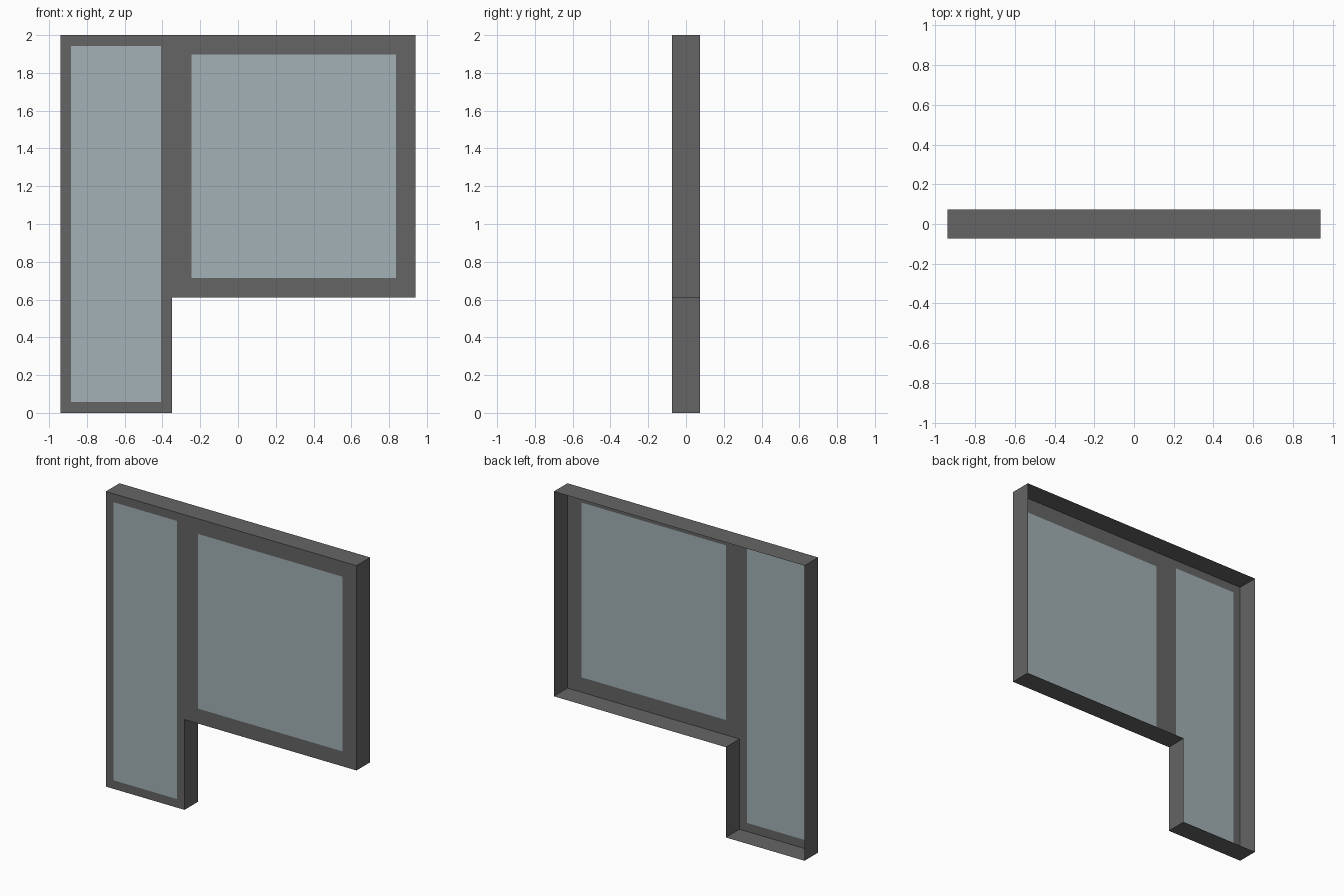
import bpy, bmesh

if "Cube" in bpy.data.objects:
    bpy.data.objects.remove(bpy.data.objects["Cube"])

D = 0.073                                   # half depth
SILL, SPLIT, HALF, TOP = 0.612, -0.35, 0.94, 2.0
DOOR = (-0.884, -0.407, 0.058, 1.943)       # glass: x0, x1, z0, z1
WINDOW = (-0.247, 0.836, 0.713, 1.897)


def material(name, color):
    m = bpy.data.materials.new(name)
    m.diffuse_color = (*color, 1)
    m.use_nodes = True
    m.node_tree.nodes["Principled BSDF"].inputs["Base Color"].default_value = m.diffuse_color
    return m


def finish(bm, name, mat):
    me = bpy.data.meshes.new(name)
    bm.to_mesh(me)
    bm.free()
    me.materials.append(mat)
    ob = bpy.data.objects.new(name, me)
    bpy.context.collection.objects.link(ob)


def quad(bm, x0, x1, z0, z1):
    return bm.faces.new([bm.verts.new((x, -D, z)) for x, z in
                         ((x0, z0), (x1, z0), (x1, z1), (x0, z1))])


def inside(x, z, r):
    return r[0] < x < r[1] and r[2] < z < r[3]


frame_mat = material("frame_grey", (0.13, 0.13, 0.13))
glass_mat = material("glass_blue_grey", (0.36, 0.44, 0.46))

# Frame: L-shaped front sheet, rim pulled back, glass openings cut out
bm = bmesh.new()
xs = sorted([-HALF, SPLIT, HALF, *DOOR[:2], *WINDOW[:2]])
zs = sorted([0, SILL, TOP, *DOOR[2:], *WINDOW[2:]])
for x0, x1 in zip(xs, xs[1:]):
    for z0, z1 in zip(zs, zs[1:]):
        if x1 <= SPLIT or z0 >= SILL:
            quad(bm, x0, x1, z0, z1)
bmesh.ops.remove_doubles(bm, verts=bm.verts[:], dist=1e-5)
rim = [e for e in bm.edges if e.is_boundary]
new = bmesh.ops.extrude_edge_only(bm, edges=rim)["geom"]
for v in new:
    if isinstance(v, bmesh.types.BMVert):
        v.co.y = D
bmesh.ops.recalc_face_normals(bm, faces=bm.faces[:])
bm.normal_update()
front = [f for f in bm.faces if all(v.co.y < 0 for v in f.verts)]
if front[0].normal.y > 0:
    bmesh.ops.reverse_faces(bm, faces=bm.faces[:])
holes = []
for f in front:
    c = f.calc_center_median()
    if inside(c.x, c.z, DOOR) or inside(c.x, c.z, WINDOW):
        holes.append(f)
bmesh.ops.delete(bm, geom=holes, context="FACES")
finish(bm, "frame", frame_mat)

# Glass panes, flush with the front sheet
for name, r in (("door_glass", DOOR), ("window_glass", WINDOW)):
    bm = bmesh.new()
    quad(bm, *r)
    finish(bm, name, glass_mat)
